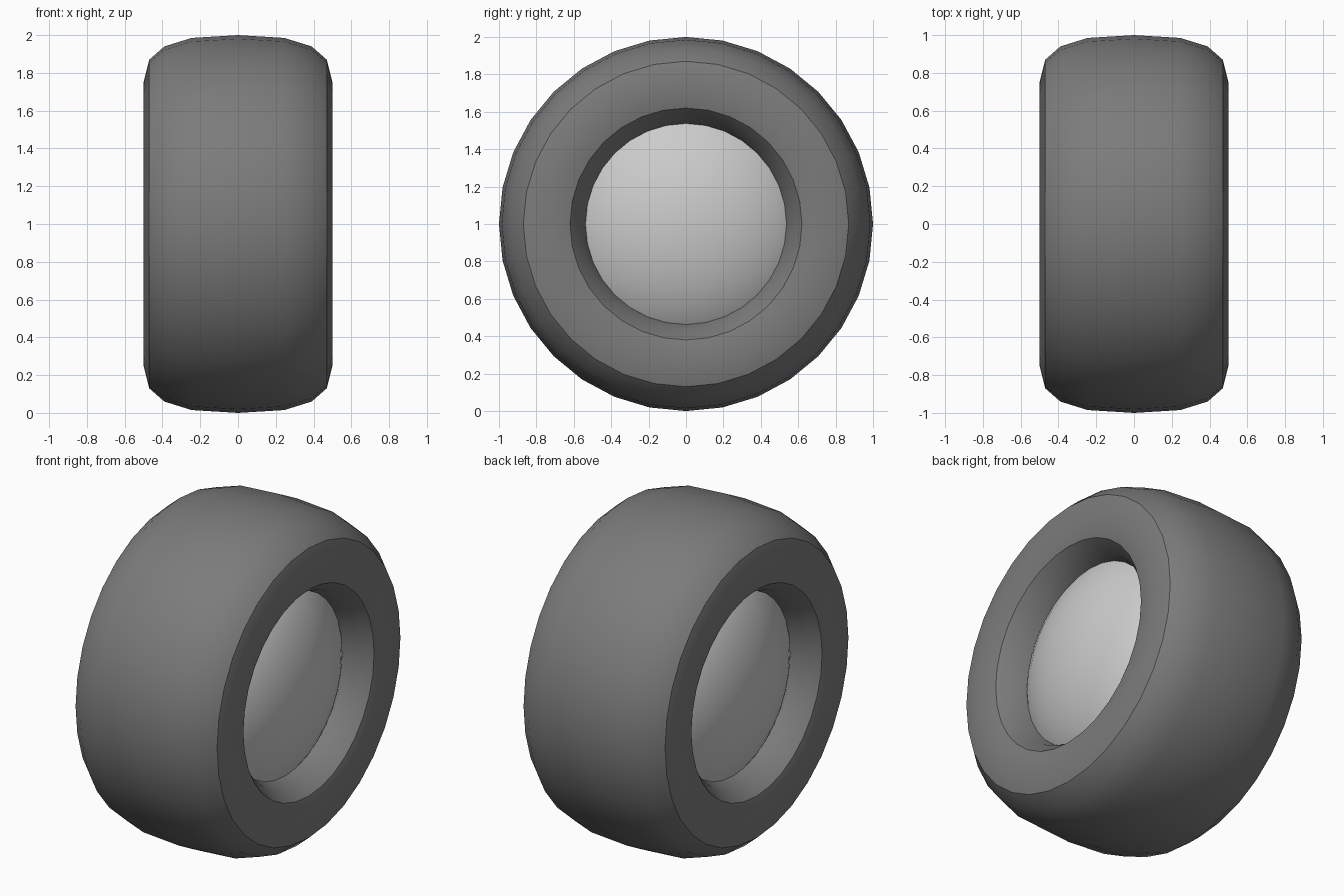
import bpy, bmesh, math
from mathutils import Matrix

cube = bpy.data.objects.get("Cube")
if cube:
    bpy.data.objects.remove(cube, do_unlink=True)

SIDES = 32
AXLE_HEIGHT = 1.0


def make_material(name, value):
    mat = bpy.data.materials.new(name)
    mat.use_nodes = True
    colour = (value, value, value, 1)
    mat.diffuse_color = colour
    mat.node_tree.nodes["Principled BSDF"].inputs["Base Color"].default_value = colour
    return mat


def finish(name, bm, mat, angle):
    bmesh.ops.recalc_face_normals(bm, faces=bm.faces)
    mesh = bpy.data.meshes.new(name)
    bm.to_mesh(mesh)
    bm.free()
    mesh.materials.append(mat)
    obj = bpy.data.objects.new(name, mesh)
    bpy.context.collection.objects.link(obj)
    obj.location.z = AXLE_HEIGHT
    bpy.ops.object.select_all(action='DESELECT')
    obj.select_set(True)
    bpy.context.view_layer.objects.active = obj
    bpy.ops.object.shade_smooth_by_angle(angle=math.radians(angle))
    return obj


# Tyre: half section (axle offset, radius) from tread to bore, mirrored across the middle
half = [(0, 1.0), (0.245, 0.985), (0.39, 0.94), (0.47, 0.87),
        (0.5, 0.75), (0.47, 0.62), (0.39, 0.56), (0.245, 0.515), (0, 0.5)]
section = half + [(-x, r) for x, r in reversed(half[1:-1])]
bm = bmesh.new()
rings = []
for i in range(SIDES):
    a = 2 * math.pi * i / SIDES
    rings.append([bm.verts.new((x, r * math.sin(a), r * math.cos(a))) for x, r in section])
for i in range(SIDES):
    here, after = rings[i - 1], rings[i]
    for j in range(len(section)):
        bm.faces.new((here[j - 1], here[j], after[j], after[j - 1]))
finish("tyre", bm, make_material("dark rubber grey", 0.2), 30)

# Hub: flattened ball whose domes show on both sides of the tyre
bm = bmesh.new()
bmesh.ops.create_uvsphere(bm, u_segments=SIDES, v_segments=24, radius=1)
bmesh.ops.transform(bm, verts=bm.verts, matrix=Matrix.Diagonal((0.73, 0.73, 0.47, 1)))
bmesh.ops.rotate(bm, verts=bm.verts, matrix=Matrix.Rotation(math.pi / 2, 3, 'Y'))
finish("hub", bm, make_material("light metal grey", 0.6), 60)
